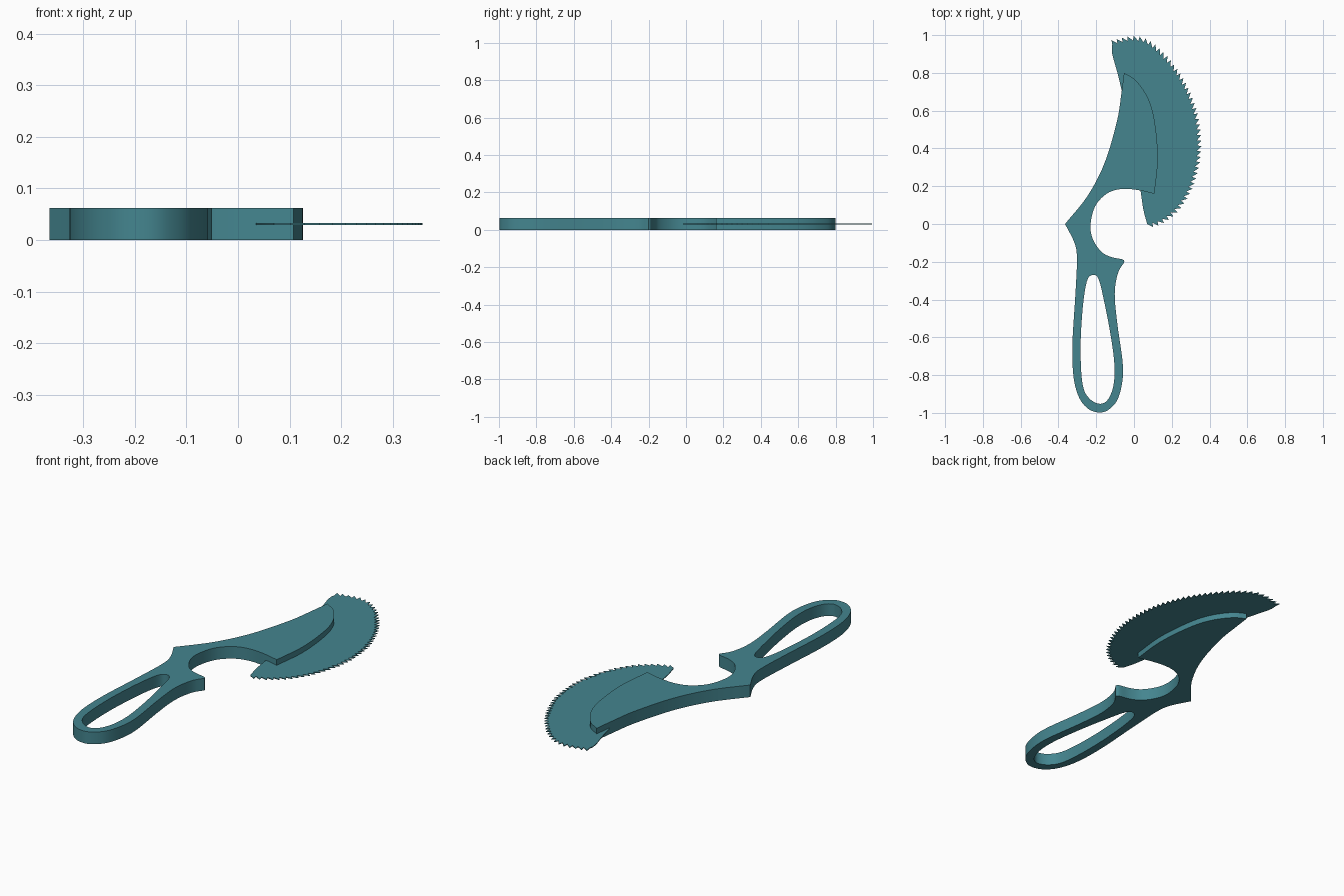
import bpy, math
from mathutils import Vector

cube = bpy.data.objects.get("Cube")
if cube:
    bpy.data.objects.remove(cube, do_unlink=True)

THICKNESS = 0.062
TOOTH_COUNT = 48

teal = bpy.data.materials.new("teal")
teal.use_nodes = True
colour = (0.058, 0.235, 0.275, 1)
teal.diffuse_color = colour
teal.node_tree.nodes["Principled BSDF"].inputs["Base Color"].default_value = colour


def smooth(points, steps=5, closed=False):
    """Catmull-Rom curve through the points; open ends stay sharp corners."""
    p = [Vector(q) for q in points]
    if closed:
        p = [p[-1]] + p + p[:2]
    else:
        p = [2 * p[0] - p[1]] + p + [2 * p[-1] - p[-2]]
    result = []
    for a, b, c, d in zip(p, p[1:], p[2:], p[3:]):
        for i in range(steps):
            t = i / steps
            result.append(0.5 * (2 * b + (c - a) * t + (2 * a - 5 * b + 4 * c - d) * t**2
                                 + (3 * b - a - 3 * c + d) * t**3))
    if not closed:
        result.append(p[-2])
    return result


def resample(path, count):
    """Evenly spaced points along a polyline."""
    lengths = [(b - a).length for a, b in zip(path, path[1:])]
    step, result = sum(lengths) / count, [path[0]]
    travelled = 0
    for a, b, length in zip(path, path[1:], lengths):
        while len(result) < count and len(result) * step <= travelled + length:
            result.append(a.lerp(b, (len(result) * step - travelled) / length))
        travelled += length
    return result + [path[-1]]


def plate(name, loops, thickness):
    """Flat solid from closed loops; inner loops become holes."""
    curve = bpy.data.curves.new(name, "CURVE")
    curve.dimensions = "2D"
    curve.fill_mode = "BOTH"
    curve.extrude = thickness / 2
    for loop in loops:
        spline = curve.splines.new("POLY")
        spline.points.add(len(loop) - 1)
        for point, co in zip(spline.points, loop):
            point.co = (co.x, co.y, 0, 1)
        spline.use_cyclic_u = True
    obj = bpy.data.objects.new(name, curve)
    bpy.context.collection.objects.link(obj)
    obj.location.z = THICKNESS / 2
    bpy.ops.object.select_all(action="DESELECT")
    obj.select_set(True)
    bpy.context.view_layer.objects.active = obj
    bpy.ops.object.convert(target="MESH")
    obj = bpy.context.object
    bpy.ops.object.mode_set(mode="EDIT")
    bpy.ops.mesh.select_all(action="SELECT")
    bpy.ops.mesh.remove_doubles(threshold=0.0003)
    bpy.ops.mesh.normals_make_consistent(inside=False)
    bpy.ops.object.mode_set(mode="OBJECT")
    obj.data.materials.clear()
    obj.data.materials.append(teal)
    bpy.ops.object.shade_smooth_by_angle(angle=math.radians(30))
    return obj


# Handle and arm: smooth runs between sharp corners
arm_back = [(-.365, 0), (-.245, .15), (-.155, .325), (-.09, .545), (-.067, .69), (-.053, .80)]
arm_front = [(-.053, .80), (.01, .76), (.075, .665), (.11, .54), (.126, .345), (.108, .16)]
finger_notch = [(.108, .16), (.02, .18), (-.07, .185), (-.145, .16), (-.205, .095), (-.23, 0),
                (-.22, -.075), (-.175, -.145), (-.12, -.175), (-.062, -.187), (-.05, -.20)]
grip = [(-.05, -.20), (-.085, -.26), (-.102, -.37), (-.088, -.53), (-.062, -.715), (-.06, -.82),
        (-.085, -.925), (-.13, -.98), (-.18, -.998), (-.24, -.98), (-.29, -.92), (-.32, -.81),
        (-.326, -.635), (-.31, -.37), (-.302, -.185), (-.315, -.1), (-.365, 0)]
outline = []
for run in (arm_back, arm_front, finger_notch, grip):
    outline += smooth(run)[:-1]

# Slot through the grip
slot = [(-.22, -.27), (-.188, -.29), (-.16, -.4), (-.125, -.58), (-.104, -.74), (-.108, -.85),
        (-.135, -.925), (-.178, -.952), (-.235, -.925), (-.272, -.85), (-.283, -.66),
        (-.272, -.45), (-.25, -.305)]
plate("handle_and_arm", [outline, smooth(slot, closed=True)], THICKNESS)

# Thin curved blade with slanted teeth along its outer edge
blade_back = [(-.115, .95), (-.115, .9), (-.08, .77), (-.03, .55), (.01, .35),
              (.035, .175), (.05, .075), (.07, 0)]
tooth_roots = [(.07, 0), (.14, .022), (.22, .085), (.285, .19), (.325, .32), (.333, .45),
               (.313, .59), (.255, .735), (.17, .86), (.08, .945), (0, .972), (-.115, .95)]
roots = resample(smooth(tooth_roots), TOOTH_COUNT)
toothed_edge = []
for a, b in zip(roots, roots[1:]):
    along = b - a
    outward = Vector((along.y, -along.x)).normalized()
    toothed_edge += [a, a + along * 0.95 + outward * 0.024]
plate("saw_blade", [smooth(blade_back)[:-1] + toothed_edge], 0.004)
